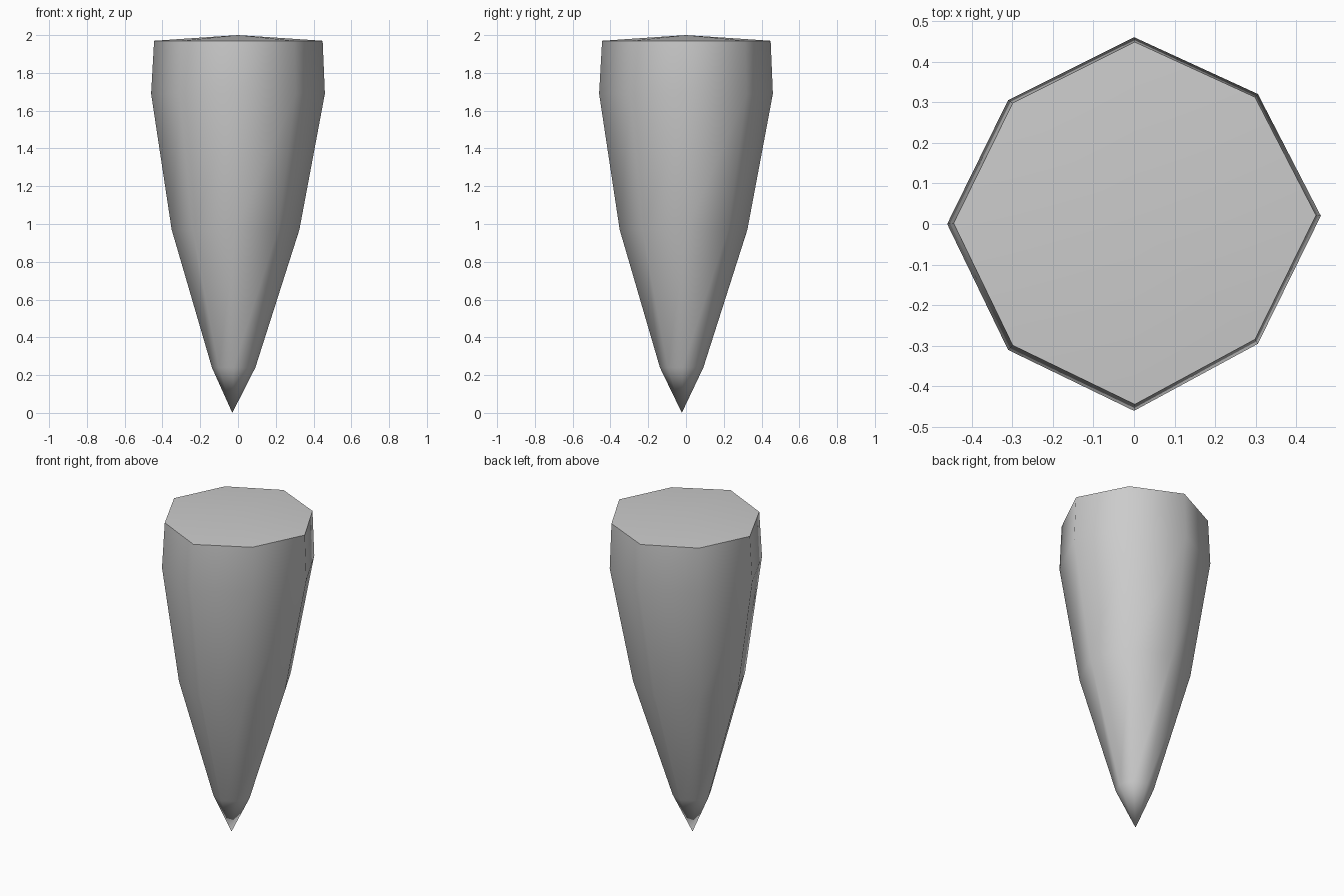
import bpy
import bmesh

cube = bpy.data.objects.get("Cube")
if cube:
    bpy.data.objects.remove(cube, do_unlink=True)

# Stone colour
stone = bpy.data.materials.new("grey_stone")
stone.use_nodes = True
colour = (0.6, 0.6, 0.6, 1)
stone.diffuse_color = colour
stone.node_tree.nodes["Principled BSDF"].inputs["Base Color"].default_value = colour

# Slightly irregular eight-sided outline at full width
outline = [(0.46, 0.02), (0.305, 0.32), (0, 0.46), (-0.31, 0.305),
           (-0.46, 0), (-0.31, -0.31), (0, -0.46), (0.305, -0.295)]

# Rings from the bottom up: height, scale, offset of the leaning axis
rings = [(0.24, 0.25, -0.023), (0.97, 0.735, -0.013),
         (1.69, 1, 0), (1.97, 0.97, 0.002)]

bm = bmesh.new()
tip = bm.verts.new((-0.03, -0.022, 0))
crown = bm.verts.new((0, 0, 2))
loops = [[bm.verts.new((x * s + d, y * s + d, z)) for x, y in outline]
         for z, s, d in rings]

# Sides, pointed tip and shallow cap
for i in range(len(outline)):
    j = (i + 1) % len(outline)
    for low, high in zip(loops, loops[1:]):
        bm.faces.new((low[i], low[j], high[j], high[i]))
    bm.faces.new((tip, loops[0][j], loops[0][i]))
    bm.faces.new((crown, loops[-1][i], loops[-1][j]))
bmesh.ops.recalc_face_normals(bm, faces=bm.faces)

# Smooth shading with a crisp top rim
for face in bm.faces:
    face.smooth = True
for i, vert in enumerate(loops[-1]):
    bm.edges.get((vert, loops[-1][i - 1])).smooth = False

mesh = bpy.data.meshes.new("stone_spike")
bm.to_mesh(mesh)
bm.free()
mesh.materials.append(stone)
spike = bpy.data.objects.new("stone_spike", mesh)
bpy.context.collection.objects.link(spike)
